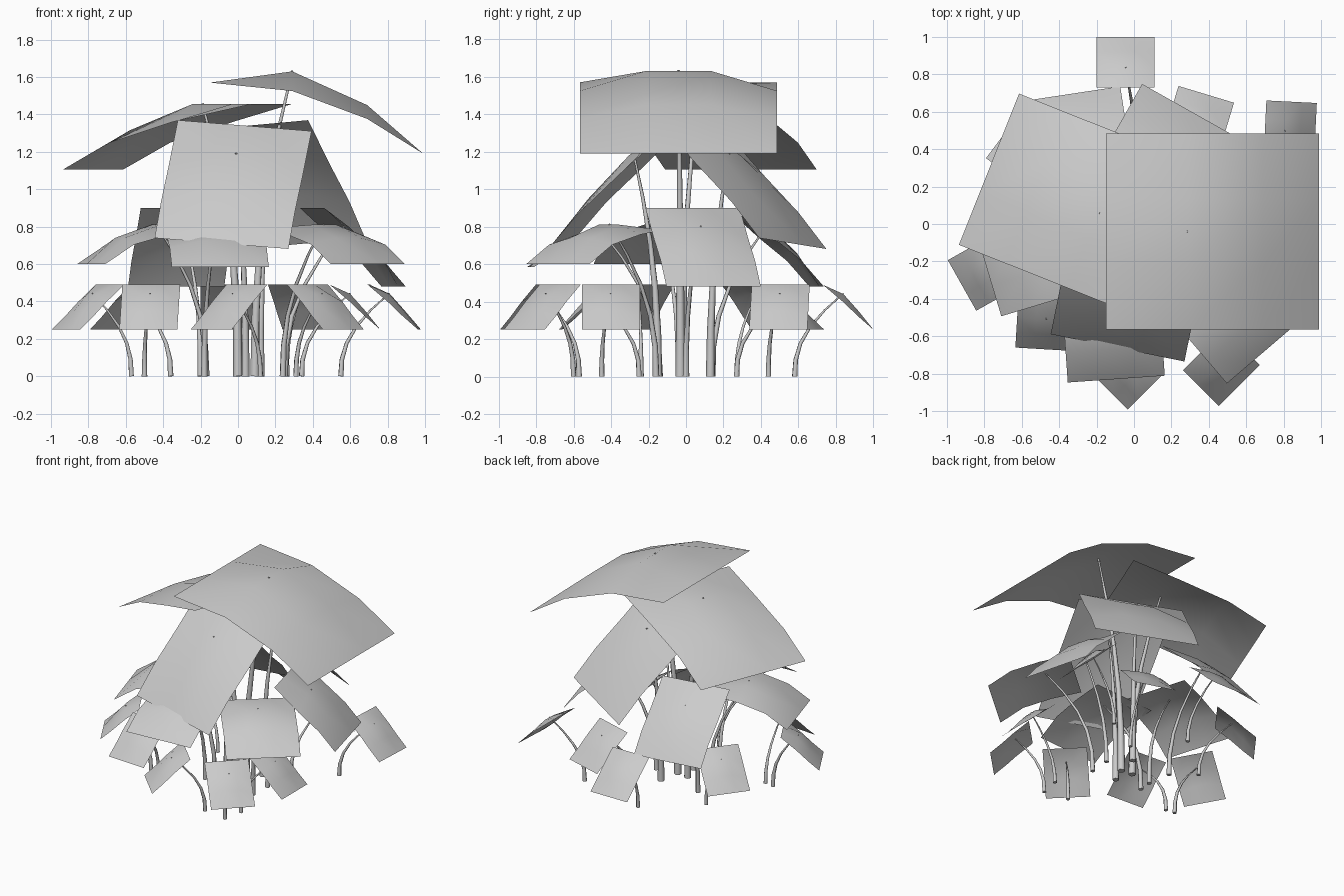
import bpy
from mathutils import Vector

cube = bpy.data.objects.get("Cube")
if cube:
    bpy.data.objects.remove(cube, do_unlink=True)

grey = bpy.data.materials.new("light grey")
grey.use_nodes = True
GREY = (0.6, 0.6, 0.6, 1)
grey.diffuse_color = GREY
grey.node_tree.nodes["Principled BSDF"].inputs["Base Color"].default_value = GREY

# Leaf kinds: width, (reach, height) rows from the inner edge to the drooping tip,
# sag of the side edges, sideways slope and stem radius
KINDS = {
    "crown": (1.05, [(-.44, -.06), (0, 0), (.40, -.18), (.70, -.44)], .10, 0, .027),
    "upper": (.87, [(-.34, .0), (0, 0), (.36, -.14), (.63, -.35)], .11, 0, .027),
    "steep": (.73, [(-.23, .15), (0, 0), (.22, -.23), (.39, -.48)], .11, -.08, .024),
    "broad": (.52, [(-.21, -.02), (0, 0), (.20, -.07), (.36, -.21)], .10, 0, .018),
    "hanging": (.52, [(-.18, .10), (0, 0), (.15, -.14), (.27, -.32)], .12, 0, .018),
    "small": (.31, [(-.11, .05), (0, 0), (.08, -.09), (.16, -.19)], .14, 0, .015),
}

# Kind, point where stem meets leaf, horizontal droop direction, foot of the stem
LEAVES = [
    ("crown", (.29, -.04, 1.63), (1, 0), (.09, -.03)),
    ("upper", (-.19, .06, 1.455), (-.93, .37), (0, -.02)),
    ("steep", (-.01, -.28, 1.19), (-.20, -.98), (.04, -.15)),
    ("steep", (.17, .23, 1.19), (.49, .87), (.12, .13)),
    ("broad", (.46, -.41, .81), (.65, -.76), (.24, -.16)),
    ("broad", (-.44, -.14, .81), (-.96, -.29), (-.17, -.04)),
    ("broad", (-.12, -.47, .795), (.07, -1), (-.18, -.14)),
    ("hanging", (.57, .08, .80), (.97, .25), (.25, .0)),
    ("hanging", (-.29, .43, .80), (-.15, .99), (-.2, .14)),
    ("small", (-.78, -.25, .44), (-.87, -.49), (-.57, -.24)),
    ("small", (-.47, -.51, .44), (-.06, -1), (-.50, -.25)),
    ("small", (-.03, -.77, .44), (-.7, -.7), (.12, -.57)),
    ("small", (.45, -.75, .44), (.7, -.7), (.31, -.6)),
    ("small", (.81, .50, .44), (1, -.05), (.55, .44)),
    ("small", (.34, .54, .44), (.29, .96), (.26, .27)),
    ("small", (.60, -.40, .44), (1, 0), (.34, -.45)),
    ("small", (-.045, .84, .44), (0, 1), (0, .58)),
    ("small", (-.57, .38, .44), (-.8, .6), (-.36, .27)),
]


def add_object(name, data):
    obj = bpy.data.objects.new(name, data)
    data.materials.append(grey)
    bpy.context.collection.objects.link(obj)
    return obj


def make_leaf(name, at, out, width, rows, sag, slope):
    """Square card whose inner rows are domed across the width."""
    side = Vector((-out.y, out.x, slope))
    row_sag = (0, sag, sag * .7, 0)
    verts, faces = [], []
    for r, (reach, rise) in enumerate(rows):
        for c in range(4):
            drop = row_sag[r] * width if c in (0, 3) else 0
            verts.append(at + out * reach + side * (c / 3 - .5) * width
                         + Vector((0, 0, rise - drop)))
    for r in range(3):
        for c in range(3):
            i = r * 4 + c
            faces.append((i, i + 4, i + 5, i + 1))
    mesh = bpy.data.meshes.new(name)
    mesh.from_pydata(verts, [], faces)
    mesh.shade_smooth()
    return add_object(name, mesh)


def make_stem(name, at, foot, radius):
    """Tapered tube that rises straight and then leans out to the leaf."""
    curve = bpy.data.curves.new(name, "CURVE")
    curve.dimensions = "3D"
    curve.bevel_depth = radius
    curve.bevel_resolution = 1
    curve.use_fill_caps = True
    spline = curve.splines.new("POLY")
    lean = (0, .02, .12, .32, .62, 1)
    spline.points.add(len(lean) - 1)
    for i, amount in enumerate(lean):
        t = i / (len(lean) - 1)
        p = foot.lerp(at.xy, amount)
        spline.points[i].co = (p.x, p.y, (at.z + .004) * t, 1)
        spline.points[i].radius = 1 - .75 * t
    spline.use_smooth = True
    return add_object(name, curve)


for n, (kind, point, direction, foot) in enumerate(LEAVES, 1):
    width, rows, sag, slope, radius = KINDS[kind]
    at = Vector(point)
    out = Vector((*direction, 0)).normalized()
    make_leaf(f"{kind}_leaf_{n}", at, out, width, rows, sag, slope)
    make_stem(f"{kind}_stem_{n}", at, Vector(foot), radius)
